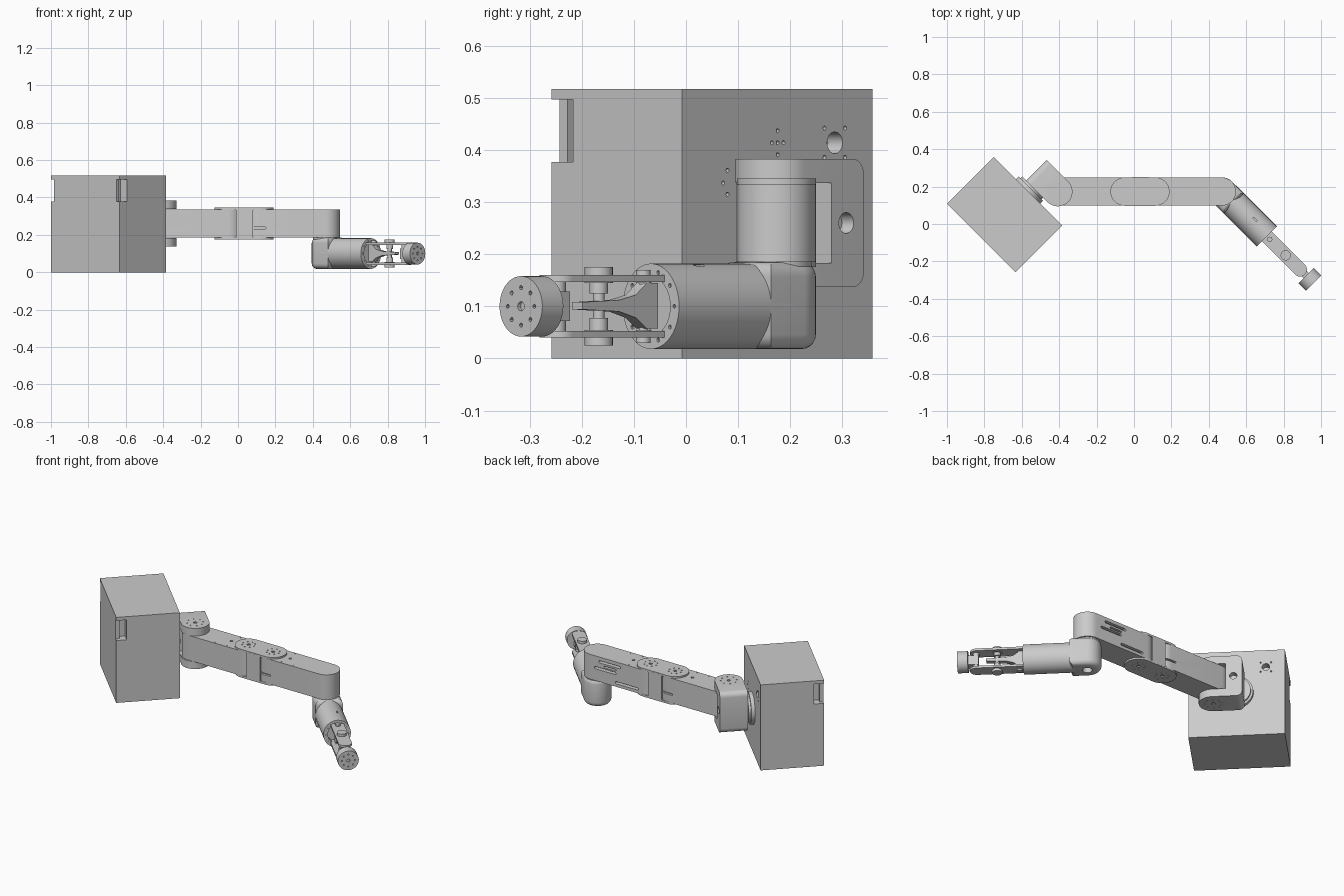
import bpy, bmesh
from math import pi, cos, sin
from mathutils import Matrix, Vector

if "Cube" in bpy.data.objects:
    bpy.data.objects.remove(bpy.data.objects["Cube"])

I = Matrix.Identity(4)
R = Matrix.Rotation(-pi / 4, 4, 'Z')      # angled frame: x = along the wrist, y = across
# (x, z) profile extruded along y
LAY = Matrix(((1, 0, 0, 0), (0, 0, 1, 0), (0, 1, 0, 0), (0, 0, 0, 1)))


def finish(name, bm, M):
    bm.transform(M)
    bmesh.ops.recalc_face_normals(bm, faces=bm.faces)
    me = bpy.data.meshes.new(name)
    bm.to_mesh(me)
    bm.free()
    ob = bpy.data.objects.new(name, me)
    bpy.context.collection.objects.link(ob)
    return ob


def prism(name, pts, lo, hi, M=I, bevel=0, test=None):
    bm = bmesh.new()
    f = bm.faces.new([bm.verts.new((x, y, lo)) for x, y in pts])
    g = bmesh.ops.extrude_face_region(bm, geom=[f])['geom']
    bmesh.ops.translate(bm, vec=(0, 0, hi - lo), verts=[v for v in g if isinstance(v, bmesh.types.BMVert)])
    if not any(f2.calc_center_median().z < lo + 1e-6 for f2 in bm.faces):
        bm.faces.new([v for v in bm.verts if v.co.z < lo + 1e-6])
    if bevel:
        es = [e for e in bm.edges if test(e.verts[0].co, e.verts[1].co)]
        bmesh.ops.bevel(bm, geom=es, offset=bevel, segments=5, profile=0.5, affect='EDGES', clamp_overlap=False)
    return finish(name, bm, M)


def rect(x0, x1, y0, y1):
    return [(x0, y0), (x1, y0), (x1, y1), (x0, y1)]


def arc(x, y, r, a0, a1, n=20):
    return [(x + r * cos(a0 + (a1 - a0) * i / n), y + r * sin(a0 + (a1 - a0) * i / n)) for i in range(n + 1)]


def stadium(x0, x1, y, r, n=20):
    return arc(x1, y, r, -pi / 2, pi / 2, n) + arc(x0, y, r, pi / 2, 3 * pi / 2, n)


def rods(name, items, M=I, n=32):
    """Cylinders or cones from p to q, all in one object."""
    bm = bmesh.new()
    for p, q, r, *r2 in items:
        p, q = Vector(p), Vector(q)
        T = Matrix.Translation((p + q) / 2) @ (q - p).to_track_quat('Z', 'Y').to_matrix().to_4x4()
        bmesh.ops.create_cone(bm, cap_ends=True, segments=n, radius1=r, radius2=r2[0] if r2 else r,
                              depth=(q - p).length, matrix=T)
    return finish(name, bm, M)


def cut(ob, *cutters):
    for c in cutters:
        c.hide_render = True
        m = ob.modifiers.new('cut', 'BOOLEAN')
        m.operation, m.solver, m.object = 'DIFFERENCE', 'EXACT', c
        bpy.context.view_layer.objects.active = ob
        bpy.ops.object.modifier_apply(modifier=m.name)
        bpy.data.objects.remove(c)


def ring(x, y, z, r, hole, n=8, d=.006):
    """Vertical screw holes in a ring plus one in the middle."""
    pts = [(x + r * cos(2 * pi * i / n), y + r * sin(2 * pi * i / n)) for i in range(n)]
    return [((a, b, z - d), (a, b, z + d), hole) for a, b in pts] + [((x, y, z - d), (x, y, z + d), hole * 2.5)]


# --- Control cabinet with corner hand grips and a drilled mounting face
cab = prism('control_cabinet', rect(-.783, -.266, -.631, -.277), 0, .517, R)
for face, s in ((-.266, -1), (-.783, 1)):
    a, b, c = face - s * .02, face + s * .022, face + s * .05
    cut(cab, prism('grip_cut', rect(min(a, b), max(a, b), -.66, -.573), .377, .497, R),
        prism('grip_pocket', rect(min(a, c), max(a, c), -.61, -.573), .377, .497, R))
holes = [(-.681, .414, .021)]
holes += [(-.681 + i, .414 + j, .004) for i in (-.028, .028) for j in (-.028, .028)]
holes += [(-.526 + i, .414 + j, .004) for i, j in ((0, 0), (0, .023), (0, -.023), (-.016, 0), (.016, 0))]
holes += [(-.39 + i, .337 + j, .004) for i, j in ((0, .024), (.012, 0), (0, -.022))]
cut(cab, rods('face_holes', [((t, -.317 if r > .01 else -.287, z), (t, -.26, z), r) for t, z, r in holes], R, 16))

# --- Round flange and shoulder yoke
rods('shoulder_flange', [((-.523, -.28, .26), (-.523, -.256, .26), .092),
                         ((-.523, -.257, .26), (-.523, -.243, .26), .08)], R, 48)
yoke = prism('shoulder_yoke', arc(-.41, -.166, .078, -pi / 2, pi / 2, 28) + [(-.571, -.088), (-.571, -.244)],
             .137, .383, R, .03, lambda p, q: p.x < -.57 and q.x < -.57 and abs(p.z - q.z) < .001)
cut(yoke, prism('yoke_gap', rect(-.483, -.2, -.4, 0), .183, .337, R),
    rods('yoke_bore', [((-.523, -.12, .26), (-.523, -.05, .26), .02)], R),
    rods('yoke_screws', ring(-.41, -.166, .383, .045, .004) + ring(-.41, -.166, .137, .045, .004), R, 12))

# --- Two arm links: the second is the first turned half a circle about the elbow
CX, CY, AR = .032, .1735, .075
HALF_TURN = (Matrix.Translation((CX, CY, 0)) @ Matrix.Rotation(pi, 4, 'Z')
             @ Matrix.Translation((-CX, -CY, 0)))
slots = [(-.345, -.2, .307, .007), (-.31, -.23, .284, .005), (-.375, -.23, .264, .007), (-.235, -.08, .21, .007)]
for name, turn in (('upper_arm_link', I), ('forearm_link', HALF_TURN)):
    link = prism(name, stadium(-.406, -.05, CY, AR, 28), .185, .335, turn)
    for x0, x1, z, r in slots:
        cut(link, prism('slot', stadium(x0 + r, x1 - r, z, r, 8), .08, .125, turn @ LAY))
    # narrow slot on the far side
    cut(link, prism('slot', stadium(-.08, -.015, .237, .005, 8), .235, .26, turn @ LAY))
    top = ring(-.406, CY, .335, .045, .004) + [((-.165, CY, .33), (-.165, CY, .34), .008)]
    top += [((x, CY + s * .065, .33), (x, CY + s * .065, .34), .003) for x in (-.23, -.15) for s in (-1, 1)]
    cut(link, rods('link_screws', top, turn, 12))

# --- Elbow block with cover plates top and bottom
prism('elbow_block', rect(-.01, .08, CY - .0765, CY + .0765), .18, .34)
for name, lo, hi, face in (('elbow_plate_top', .333, .345, .345), ('elbow_plate_bottom', .175, .187, .175)):
    plate = prism(name, stadium(-.05, .114, CY, .076, 28), lo, hi)
    cut(plate, rods('plate_screws', ring(-.05, CY, face, .036, .004) + ring(.114, CY, face, .036, .004), I, 12))

# --- Wrist housing and tube
N = .455
housing = prism('wrist_housing', [(.30, N - .076), (.30, N + .076)] + arc(.21, N, .076, pi / 2, 3 * pi / 2, 28),
                .018, .185, R, .028, lambda p, q: abs(p.z - q.z) < .001)
cut(housing, rods('housing_bore', [((.21, N, 0), (.21, N, .05), .026)], R))
rods('wrist_collar', [((.21, N, .17), (.21, N, .19), .068)], R, 40)
oval = R @ Matrix.Translation((0, N, .1)) @ Matrix.Diagonal((1, .93, 1, 1))
tube = rods('wrist_tube', [((.24, 0, 0), (.55, 0, 0), .082)], oval, 56)
ends = [((.545, .068 * cos(a * pi / 5), .068 * sin(a * pi / 5)),
         (.56, .068 * cos(a * pi / 5), .068 * sin(a * pi / 5)), .004) for a in range(10)]
cut(tube, rods('tube_screws', ends, oval, 12),
    rods('tube_mouth', [((.52, 0, 0), (.57, 0, 0), .056)], oval),
    prism('tube_slot', stadium(.43, .45, N + .02, .004, 8), .165, .2, R))

# --- Tool fork: two plates with pivots
for name, lo, hi in (('fork_plate_top', .147, .16), ('fork_plate_bottom', .04, .053)):
    prism(name, stadium(.53, .80, N, .037), lo, hi, R)
for name, t, r, lo, hi in (('rear_pivot_caps', .571, .014, .03, .17), ('middle_pivot_caps', .692, .027, .025, .175)):
    rods(name, [((t, N, lo), (t, N, .055), r), ((t, N, .145), (t, N, hi), r)], R)
rods('rear_pivot_pin', [((.571, N, .05), (.571, N, .15), .008)], R)
rods('middle_pivot_pin', [((.692, N, .05), (.692, N, .15), .011),
                          ((.692, N, .055), (.692, N, .078), .018), ((.692, N, .125), (.692, N, .145), .018)], R)
rods('front_pivot_pin', [((.805, N, .04), (.805, N, .16), .01),
                         ((.805, N, .053), (.805, N, .072), .017), ((.805, N, .128), (.805, N, .147), .017)], R)

# --- Rocker that flares from a point into the rear pivot
rocker = [(.545, .145), (.575, .145), (.605, .122), (.65, .112), (.75, .108),
          (.75, .094), (.65, .09), (.605, .078), (.575, .057), (.545, .057)]
prism('rocker', rocker, N - .014, N + .014, R @ LAY)

# --- Tool flange
prism('flange_lug', rect(.79, .85, N - .02, N + .02), .072, .128, R)
flange = rods('tool_flange', [((.846, N, .1), (.903, N, .1), .058)], R, 48)
dots = [((.895, N + .036 * cos(a * pi / 4), .1 + .036 * sin(a * pi / 4)),
         (.91, N + .036 * cos(a * pi / 4), .1 + .036 * sin(a * pi / 4)), .004) for a in range(8)]
cut(flange, rods('flange_screws', dots + [((.895, N, .1), (.91, N, .1), .009)], R, 12))

# --- Smooth shading with sharp edges kept
for ob in bpy.data.objects:
    ob.select_set(True)
bpy.context.view_layer.objects.active = cab
bpy.ops.object.shade_smooth_by_angle(angle=pi / 6)
